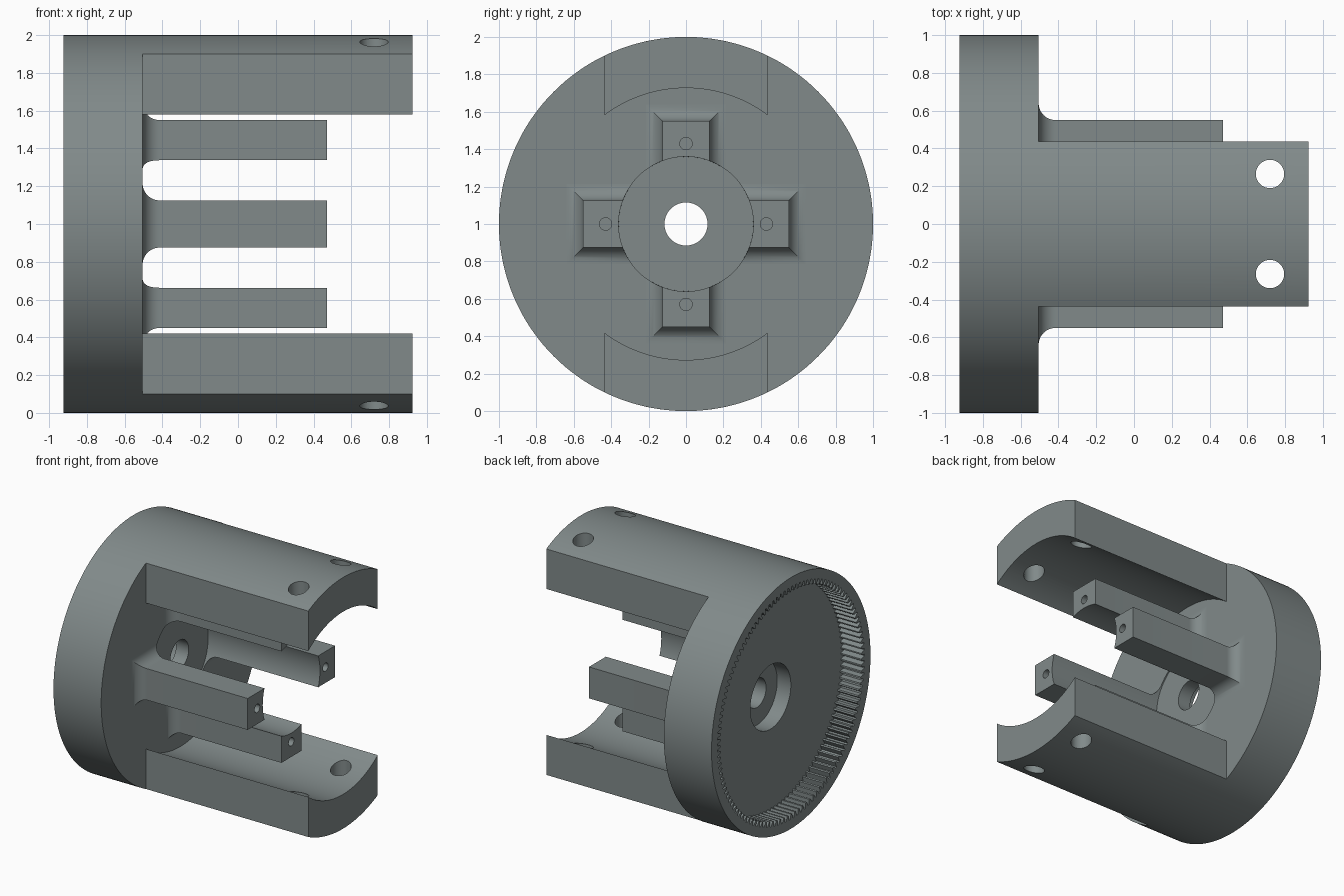
import bpy, bmesh, math
from mathutils import Matrix

if "Cube" in bpy.data.objects:
    bpy.data.objects.remove(bpy.data.objects["Cube"])

X_BACK, X_FACE, X_TIP, X_END = -0.925, -0.505, 0.47, 0.925
LIFT = Matrix.Translation((0, 0, 1))

grey = bpy.data.materials.new("slate grey")
grey.diffuse_color = (0.22, 0.255, 0.255, 1)
grey.use_nodes = True
grey.node_tree.nodes["Principled BSDF"].inputs["Base Color"].default_value = grey.diffuse_color


def make(name, rings, closed=False):
    """Skin a list of matching point loops; cap the ends or join them."""
    bm = bmesh.new()
    loops = [[bm.verts.new(p) for p in ring] for ring in rings]
    n = len(loops[0])
    pairs = list(zip(loops, loops[1:]))
    if closed:
        pairs.append((loops[-1], loops[0]))
    else:
        bm.faces.new(loops[0])
        bm.faces.new(loops[-1])
    for a, b in pairs:
        for i in range(n):
            j = (i + 1) % n
            bm.faces.new((a[i], a[j], b[j], b[i]))
    bmesh.ops.recalc_face_normals(bm, faces=bm.faces)
    mesh = bpy.data.meshes.new(name)
    bm.to_mesh(mesh)
    bm.free()
    ob = bpy.data.objects.new(name, mesh)
    bpy.context.collection.objects.link(ob)
    mesh.materials.append(grey)
    return ob


def activate(ob):
    bpy.ops.object.select_all(action='DESELECT')
    ob.select_set(True)
    bpy.context.view_layer.objects.active = ob


def drill(ob, radius, depth, loc, rot=(0, 0, 0)):
    bpy.ops.mesh.primitive_cylinder_add(vertices=48, radius=radius, depth=depth,
                                        location=loc, rotation=rot)
    cutter = bpy.context.object
    cutter.hide_render = True
    cutter.data.materials.append(grey)
    activate(ob)
    mod = ob.modifiers.new("hole", 'BOOLEAN')
    mod.operation = 'DIFFERENCE'
    mod.solver = 'EXACT'
    mod.object = cutter
    bpy.ops.object.modifier_apply(modifier=mod.name)
    bpy.data.objects.remove(cutter)


def finish(ob, angle=0):
    ob.data.transform(LIFT @ Matrix.Rotation(angle, 4, 'X'))
    activate(ob)
    bpy.ops.object.shade_smooth_by_angle(angle=math.radians(30))


def arc(radius, a0, a1, n):
    return [(radius * math.sin(a0 + (a1 - a0) * i / n),
             radius * math.cos(a0 + (a1 - a0) * i / n)) for i in range(n + 1)]


# Base disc: turned profile with an internal gear in the back recess
TEETH = 120
N = TEETH * 4


def turned_ring(x, r):
    pts = []
    for i in range(N):
        rr = r if r else (0.885, 0.885, 0.925, 0.925)[i % 4]
        t = 2 * math.pi * i / N
        pts.append((x, rr * math.sin(t), rr * math.cos(t)))
    return pts


GEAR = None
profile = [(X_BACK, 1), (X_BACK, GEAR), (-0.745, GEAR), (-0.745, 0.255),
           (-0.625, 0.255), (-0.625, 0.115), (X_FACE - 0.01, 0.115),
           (X_FACE - 0.01, 0.36), (X_FACE, 0.36), (X_FACE, 1)]
finish(make("base_disc", [turned_ring(x, r) for x, r in profile], closed=True))

# Two long curved jaws, each with a pair of screw holes
HALF = 0.437
outer = arc(1.0, -math.asin(HALF), math.asin(HALF), 36)
a_in = math.asin(HALF / 0.727)
section = outer + arc(0.727, a_in, -a_in, 36)
for k, name in enumerate(("upper_jaw", "lower_jaw")):
    jaw = make(name, [[(x, y, z) for y, z in section] for x in (X_FACE, X_END)])
    for y in (-0.265, 0.265):
        drill(jaw, 0.075, 1.0, (0.72, y, 0.8))
    finish(jaw, k * math.pi)

# Four prongs with flared roots, hollowed inner faces and pin holes
FILLET = 0.09


def prong_ring(x, flare):
    w = 0.125 + flare
    a = math.asin(w / 0.36)
    pts = [(-w, 0.55 + flare), (w, 0.55 + flare)] + arc(0.36, a, -a, 16)
    return [(x, y, z) for y, z in pts]


for k, name in enumerate(("top_prong", "front_prong", "bottom_prong", "back_prong")):
    rings = []
    for i in range(13):
        t = math.pi / 2 * i / 12
        rings.append(prong_ring(X_FACE + FILLET * (1 - math.cos(t)),
                                FILLET * (1 - math.sin(t))))
    rings.append(prong_ring(X_TIP, 0))
    prong = make(name, rings)
    drill(prong, 0.033, 0.4, (X_TIP, 0, 0.43), (0, math.pi / 2, 0))
    finish(prong, k * math.pi / 2)
